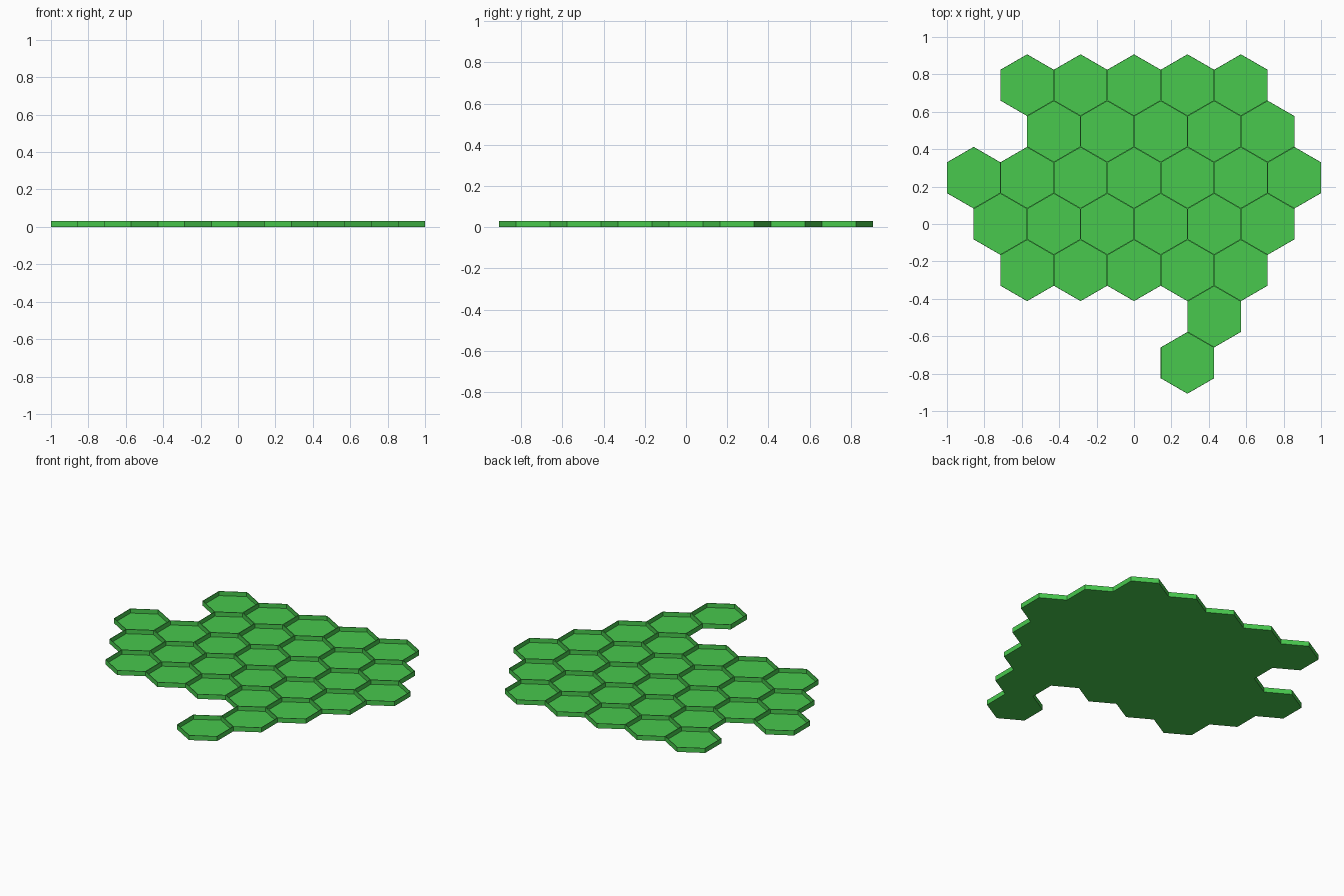
import bpy, bmesh
from math import sqrt, sin, cos, pi

if "Cube" in bpy.data.objects:
    bpy.data.objects.remove(bpy.data.objects["Cube"])

W = 2 / 7                # tile width, flat to flat
R = W / sqrt(3)          # corner radius
H = 0.031                # wall height
T = 0.003                # thin sheet thickness

green = bpy.data.materials.new("green")
green.diffuse_color = (0.065, 0.58, 0.075, 1)
green.use_nodes = True
green.node_tree.nodes["Principled BSDF"].inputs["Base Color"].default_value = green.diffuse_color


def ring(bm, radius, z):
    return [bm.verts.new((radius * sin(i * pi / 3), radius * cos(i * pi / 3), z))
            for i in range(6)]


# One shallow, open-topped hexagonal tray
bm = bmesh.new()
r_in = R - T * 2 / sqrt(3)
rings = [ring(bm, R, 0), ring(bm, R, H), ring(bm, r_in, H), ring(bm, r_in, T)]
for a, b in zip(rings, rings[1:]):
    for i in range(6):
        j = (i + 1) % 6
        bm.faces.new((a[i], a[j], b[j], b[i]))
bm.faces.new(rings[0])
bm.faces.new(rings[-1])
bmesh.ops.recalc_face_normals(bm, faces=bm.faces)
mesh = bpy.data.meshes.new("hex_tile")
bm.to_mesh(mesh)
bm.free()
mesh.materials.append(green)

# Rows from back to front: row index, first centre (in tile widths), tile count
rows = [(3, -2, 5), (2, -1.5, 5), (1, -3, 7), (0, -2.5, 6),
        (-1, -2, 5), (-2, 1.5, 1), (-3, 1, 1)]
for row, start, count in rows:
    for k in range(count):
        tile = bpy.data.objects.new("hex_tile", mesh)
        tile.location = ((start + k) * W, row * 1.5 * R, 0)
        bpy.context.collection.objects.link(tile)
